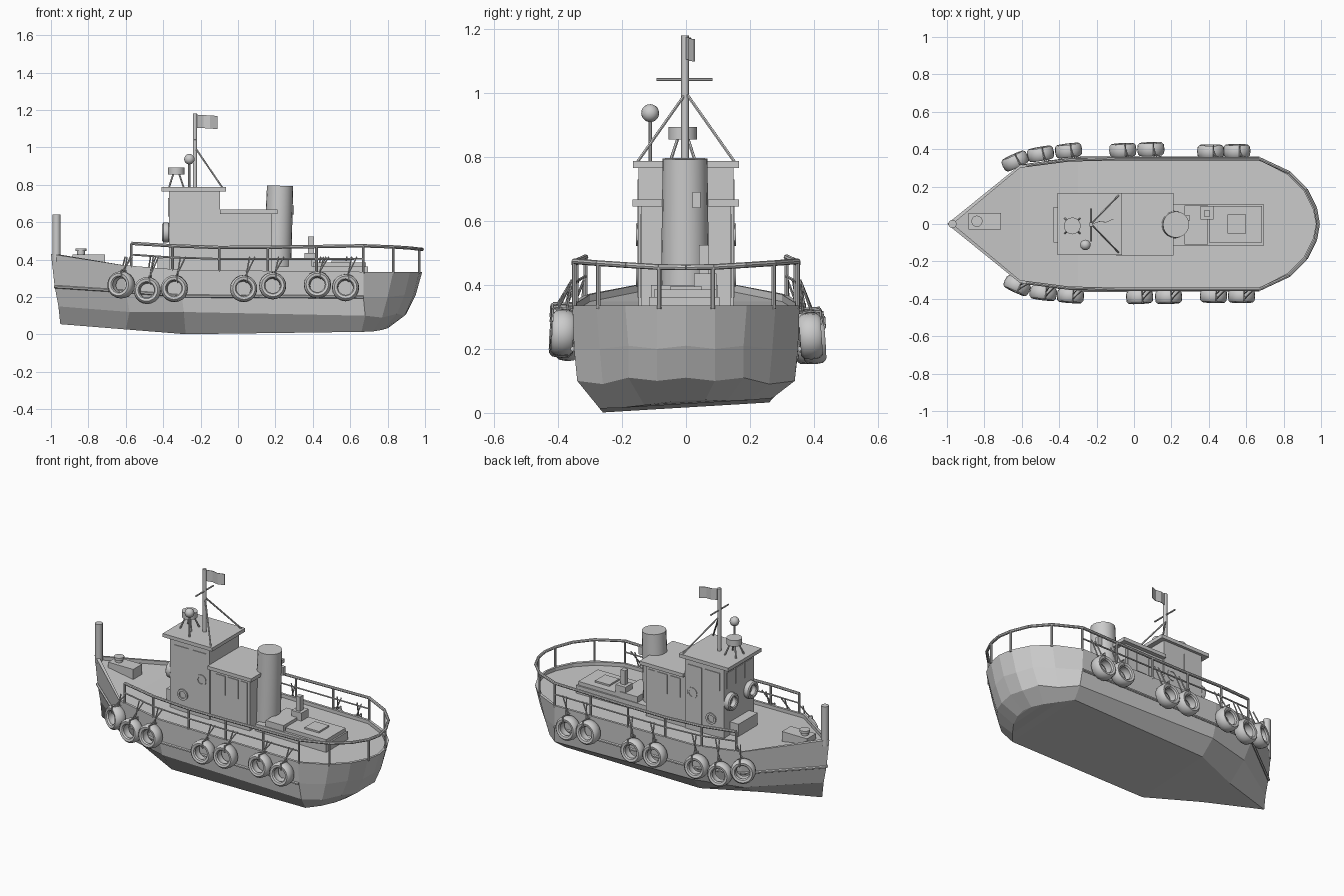
import bpy, bmesh, math
from mathutils import Vector, Matrix

if "Cube" in bpy.data.objects:
    bpy.data.objects.remove(bpy.data.objects["Cube"])

def finish(name, bm, smooth=False):
    bmesh.ops.recalc_face_normals(bm, faces=bm.faces)
    me = bpy.data.meshes.new(name)
    bm.to_mesh(me)
    bm.free()
    ob = bpy.data.objects.new(name, me)
    bpy.context.collection.objects.link(ob)
    if smooth:
        bpy.ops.object.select_all(action='DESELECT')
        ob.select_set(True)
        bpy.context.view_layer.objects.active = ob
        bpy.ops.object.shade_smooth_by_angle(angle=math.radians(40))
    return ob

def boxes(name, items):
    """Each item: (x0, x1, y0, y1, z0, z1)."""
    bm = bmesh.new()
    for x0, x1, y0, y1, z0, z1 in items:
        m = Matrix.Translation(((x0+x1)/2, (y0+y1)/2, (z0+z1)/2)) @ Matrix.Diagonal((x1-x0, y1-y0, z1-z0, 1))
        bmesh.ops.create_cube(bm, size=1, matrix=m)
    return finish(name, bm)

def rods(name, pairs, r, n=8, r2=None):
    bm = bmesh.new()
    for a, b in pairs:
        a, b = Vector(a), Vector(b)
        d = b - a
        m = Matrix.Translation((a+b)/2) @ d.to_track_quat('Z', 'Y').to_matrix().to_4x4()
        bmesh.ops.create_cone(bm, cap_ends=True, segments=n, radius1=r, radius2=r if r2 is None else r2,
                              depth=d.length, matrix=m)
    return finish(name, bm, True)

def lathe(name, profile, mats, n=20):
    """Closed (radius, height) profile turned about local z, once per matrix."""
    bm = bmesh.new()
    for m in mats:
        rings = [[bm.verts.new(m @ Vector((r*math.cos(t), r*math.sin(t), h))) for r, h in profile]
                 for t in (2*math.pi*i/n for i in range(n))]
        k = len(profile)
        for i in range(n):
            a, b = rings[i], rings[(i+1) % n]
            for j in range(k):
                bm.faces.new((a[j], a[(j+1) % k], b[(j+1) % k], b[j]))
    return finish(name, bm, True)

# Hull: half rings from bow to stern at four levels
sheer = [(-1, 0, .43), (-.61, .315, .37), (-.3, .355, .345), (.67, .355, .335),
         (.83, .28, .335), (.92, .19, .335), (.97, .09, .335), (.985, 0, .335)]
strake = [(-.98, 0, .255), (-.6, .305, .23), (-.3, .352, .205), (.67, .35, .2),
          (.8, .27, .2), (.89, .18, .21), (.935, .09, .2), (.95, 0, .21)]
chine = [(-.96, 0, .15), (-.58, .265, .12), (-.29, .34, .12), (.68, .34, .1),
         (.77, .26, .09), (.85, .18, .11), (.89, .09, .1), (.9, 0, .11)]
bottom = [(-.95, 0, .055), (-.6, .12, .034), (-.28, .26, .017), (.66, .27, .03),
          (.72, .2, .028), (.77, .13, .032), (.8, .06, .037), (.81, 0, .04)]

def inset(ring, dz):
    out = []
    for i, (x, y, z) in enumerate(ring):
        dx = .03 if i == 0 else (-.012 if i > 3 else 0)
        out.append((x+dx, max(0, y-.015), z+dz))
    return out

levels = [inset(sheer, -.022), inset(sheer, 0), sheer, strake, chine, bottom]
bm = bmesh.new()
loops = []
for k, half in enumerate(levels):
    full = half + [(x, -y, z) for x, y, z in half[-2:0:-1]]
    tilt = .06 if k == 5 else 0
    loops.append([bm.verts.new((x, y, z + tilt*y)) for x, y, z in full])
n = len(loops[0])
for a, b in zip(loops, loops[1:]):
    for i in range(n):
        bm.faces.new((a[i], a[(i+1) % n], b[(i+1) % n], b[i]))
for L in (loops[0], loops[-1]):
    for i in range(n//2):
        q = [L[i], L[i+1], L[-i-1], L[-i % n]]
        bm.faces.new(list(dict.fromkeys(q)))
finish("hull", bm)

# Rubbing strip along each side of the hull
strips = []
for s in (1, -1):
    p = [(x, s*(y+.004), z) for x, y, z in strake[:4]]
    strips += list(zip(p, p[1:]))
rods("rubbing_strip", strips, .008, 6)

# Bow fittings
rods("bow_post", [((-.97, 0, .39), (-.97, 0, .64))], .022, 14)
boxes("bollard_base", [(-.885, -.71, -.03, .058, .35, .428)])
rods("bollard", [((-.84, .015, .42), (-.84, .015, .448))], .022, 14)
rods("bollard_cap", [((-.84, .015, .445), (-.84, .015, .46))], .03, 14)

# Wheelhouse and cabin with overhanging roofs
boxes("wheelhouse", [(-.37, -.095, -.148, .148, .32, .77)])
boxes("wheelhouse_roof", [(-.41, -.065, -.165, .165, .765, .787)])
boxes("cabin", [(-.1, .18, -.14, .14, .32, .65)])
boxes("cabin_roof", [(-.095, .21, -.168, .165, .645, .667)])
boxes("bench", [(-.43, -.365, -.1, .09, .33, .41)])
panels = []
for s in (1, -1):
    for x0, x1, z0, z1, y in ((-.215, -.115, .36, .73, .148), (-.34, -.24, .62, .73, .148),
                              (-.06, .01, .5, .62, .14), (.03, .1, .5, .62, .14), (.12, .165, .36, .62, .14)):
        panels.append((x0, x1, min(s*y, s*(y+.004)), max(s*y, s*(y+.004)), z0, z1))
for y in (-.09, 0, .09):
    panels.append((-.374, -.37, y-.035, y+.035, .63, .73))
boxes("doors_and_windows", panels)
port = [(.022, -.004), (.022, .008), (.035, .008), (.035, -.004)]
lathe("porthole_rims", port, [Matrix.Translation((x, s*.148, z)) @ Matrix.Rotation(-s*math.pi/2, 4, 'X')
                              for s in (1, -1) for x, z in ((-.15, .557), (-.28, .43))], 16)

# Funnel with whistle
rods("funnel", [((.208, -.003, .33), (.225, -.003, .795))], .076, 20, .07)
boxes("funnel_whistle", [(.26, .3, .02, .045, .64, .69)])

# Aft deckhouse, hatch and vent
boxes("aft_casing", [(.2, .695, -.115, .105, .3, .362), (.27, .395, -.11, .1, .3, .4)])
boxes("hatch", [(.4, .685, -.1, .095, .36, .385), (.5, .6, -.05, .05, .38, .395)])
boxes("vent_base", [(.355, .425, .025, .095, .33, .435)])
boxes("vent", [(.375, .405, .04, .072, .43, .525)])

# Mast, crossbar, stays and flag
rods("mast", [((-.23, -.003, .78), (-.23, -.003, 1.18))], .012, 10)
rods("crossbar", [((-.23, -.093, 1.042), (-.23, .083, 1.042))], .005, 6)
rods("mast_stays", [((-.23, 0, 1.0), (-.08, s*.155, .78)) for s in (1, -1)], .005, 6)
bm = bmesh.new()
prev = None
for x, y in ((-.22, 0), (-.185, .012), (-.15, .008), (-.11, .025)):
    cur = [bm.verts.new((x, y+dy, z - (x+.22)*.06)) for dy, z in ((0, 1.105), (0, 1.175), (.003, 1.175), (.003, 1.105))]
    if prev:
        for j in range(4):
            bm.faces.new((prev[j], prev[(j+1) % 4], cur[(j+1) % 4], cur[j]))
    else:
        bm.faces.new(cur)
    prev = cur
bm.faces.new(prev)
finish("flag", bm)

# Radar drum on splayed legs, and ball lamp on a pole
rods("radar_drum", [((-.33, -.01, .855), (-.33, -.01, .893))], .045, 16)
rods("radar_legs", [((-.33+.015*c, -.01+.015*s, .86), (-.33+.04*c, -.01+.04*s, .783))
                    for c, s in ((1, 1), (1, -1), (-1, 1), (-1, -1))], .005, 6)
rods("lamp_pole", [((-.26, -.112, .78), (-.26, -.112, .92))], .006, 8)
bm = bmesh.new()
bmesh.ops.create_uvsphere(bm, u_segments=16, v_segments=10, radius=.028, matrix=Matrix.Translation((-.26, -.112, .937)))
finish("lamp_ball", bm, True)

# Railing: posts, top rail round the stern, middle rail on the sides
def lerp(tab, x):
    for a, b in zip(tab, tab[1:]):
        if x <= b[0]:
            t = (x-a[0])/(b[0]-a[0])
            return tuple(u+(v-u)*t for u, v in zip(a, b))
    return tab[-1]

top_rail, mid_rail, posts = [], [], []
for s in (1, -1):
    foot, mid, top = [], [], []
    for x, h in ((-.57, .487), (-.35, .474), (-.1, .465), (.16, .466), (.42, .47), (.67, .474),
                 (.83, .468), (.92, .462), (.97, .456), (.985, .455)):
        _, y, z = lerp(sheer, x)
        y = s*max(0, y-.006)
        foot.append((x, y, z-.01))
        top.append((x, y, h))
        mid.append((x, y, (z+h)/2))
    top_rail += list(zip(top, top[1:]))
    mid_rail += list(zip(mid[:6], mid[1:6]))
    posts += [p for i, p in enumerate(zip(foot, top)) if i not in (7, 9)]
rods("top_rail", top_rail, .009, 8)
rods("middle_rail", mid_rail, .005, 6)
rods("rail_posts", posts, .007, 8)

# Tyre fenders hung on ropes, plus two on the wheelhouse front
tyre = [(.04, -.022), (.046, -.031), (.06, -.034), (.07, -.024), (.073, 0),
        (.07, .024), (.06, .034), (.046, .031), (.04, .022), (.046, 0)]
spots = [(-.625, -.33, .265, 25), (-.485, -.37, .235, 7), (-.34, -.385, .245, 4), (.03, -.39, .245, -3),
         (.185, -.39, .26, -2), (.425, -.385, .265, 2), (.575, -.385, .25, 0),
         (-.635, .337, .265, 25), (-.5, .375, .225, 10), (-.35, .393, .24, 7), (-.06, .395, .235, 3),
         (.09, .4, .225, 2), (.41, .388, .25, 0), (.55, .39, .24, 0)]
mats, ropes, bands = [], [], []
for x, y, z, a in spots:
    s = 1 if y > 0 else -1
    m = Matrix.Translation((x, y, z)) @ Matrix.Rotation(math.radians(s*a), 4, 'Z') @ Matrix.Rotation(math.radians(90+s*4), 4, 'X')
    mats.append(m)
    ry = s*(lerp(sheer, x+.03)[1]+.002)
    # rope loop round the tyre, then up to the rail
    p = [m @ Vector((.015, r, h)) for r, h in ((.037, -.036), (.076, -.036), (.076, .036), (.037, .036))]
    bands += list(zip(p, p[1:] + p[:1]))
    for d in (-.008, .02):
        ropes.append((m @ Vector((.015, .074, d)), (x+.04+d, ry, .415)))
lathe("tyre_fenders", tyre, mats)
rods("tyre_rope_loops", bands, .004, 6)
rods("tyre_ropes", ropes, .004, 6)
lathe("wheelhouse_tyres", [(r*.75, h*.6) for r, h in tyre],
      [Matrix.Translation((-.385, y, .545)) @ Matrix.Rotation(math.pi/2, 4, 'Y') for y in (-.098, .098)])
